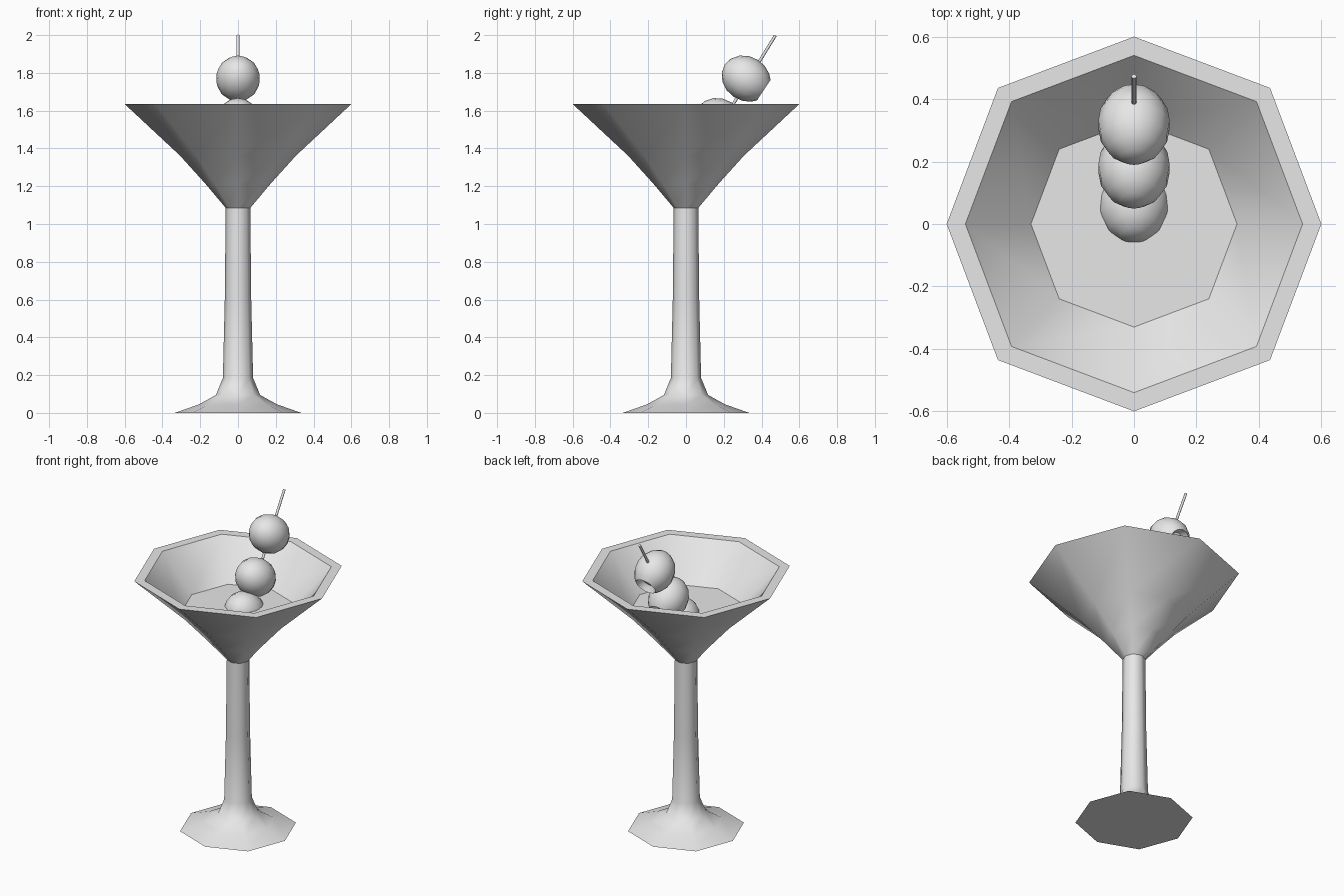
import bpy, bmesh, math
from mathutils import Matrix, Vector

if "Cube" in bpy.data.objects:
    bpy.data.objects.remove(bpy.data.objects["Cube"])

grey = bpy.data.materials.new("plain_grey")
grey.diffuse_color = (0.8, 0.8, 0.8, 1)
grey.use_nodes = True
grey.node_tree.nodes["Principled BSDF"].inputs["Base Color"].default_value = grey.diffuse_color


def lathe(name, profile, sides, sharp_angle, diagonal=1.0, matrix=None):
    """Spin (radius, height) points round z; radius 0 closes to a point."""
    bm = bmesh.new()
    rings = []
    for r, z in profile:
        if r == 0:
            rings.append([bm.verts.new((0, 0, z))])
            continue
        ring = []
        for i in range(sides):
            a = 2 * math.pi * i / sides
            k = r * (diagonal if i % 2 else 1.0)
            ring.append(bm.verts.new((k * math.cos(a), k * math.sin(a), z)))
        rings.append(ring)
    for lo, hi in zip(rings, rings[1:]):
        for i in range(sides):
            j = (i + 1) % sides
            if len(lo) == 1:
                bm.faces.new((lo[0], hi[j], hi[i]))
            elif len(hi) == 1:
                bm.faces.new((lo[i], lo[j], hi[0]))
            else:
                bm.faces.new((lo[i], lo[j], hi[j], hi[i]))
    if matrix:
        bm.transform(matrix)
    mesh = bpy.data.meshes.new(name)
    bm.to_mesh(mesh)
    bm.free()
    mesh.materials.append(grey)
    ob = bpy.data.objects.new(name, mesh)
    bpy.context.collection.objects.link(ob)
    bpy.ops.object.select_all(action='DESELECT')
    ob.select_set(True)
    bpy.context.view_layer.objects.active = ob
    bpy.ops.object.shade_smooth_by_angle(angle=math.radians(sharp_angle))
    return ob


# Foot and stem
lathe("foot_and_stem",
      [(0, 0), (0.335, 0), (0.207, 0.045), (0.117, 0.095), (0.08, 0.185),
       (0.07, 0.6), (0.065, 1.085)], 8, 60, 1.027)

# Bowl: outer wall, flat rim, inner wall
lathe("bowl",
      [(0.065, 1.085), (0.17, 1.21), (0.307, 1.362), (0.6, 1.635), (0.54, 1.635),
       (0.33, 1.41), (0.15, 1.22), (0, 1.13)], 8, 46, 1.027)

# Drink surface
lathe("drink", [(0.33, 1.411), (0, 1.411)], 8, 30, 1.027)

# Skewer, leaning to the back
lean = Vector((0, 0.523, 0.852))
tip = Vector((0, 0.473, 1.998))
length = 0.86
turn = lean.to_track_quat('Z', 'Y').to_matrix().to_4x4()
lathe("skewer", [(0, 0), (0.008, 0), (0.008, length), (0, length)], 8, 50,
      matrix=Matrix.Translation(tip - lean * length) @ turn)

# Olives: egg shapes across the skewer, hollowed at the lower back end
R, L = 0.117, 0.135
olive = [(0, -L)]
for deg in (-68, -45, -22, 0, 20, 40, 56):
    a = math.radians(deg)
    olive.append((R * math.cos(a), L * math.sin(a)))
olive += [(0.05, 0.085), (0.04, 0.075), (0, 0.085)]
axis = Vector((0, 0.835, -0.55))
turn = axis.to_track_quat('Z', 'X').to_matrix().to_4x4()
for name, y, z in (("top_olive", 0.318, 1.77), ("middle_olive", 0.178, 1.545),
                   ("bottom_olive", 0.067, 1.37)):
    lathe(name, olive, 14, 50, matrix=Matrix.Translation((0, y, z)) @ turn)
